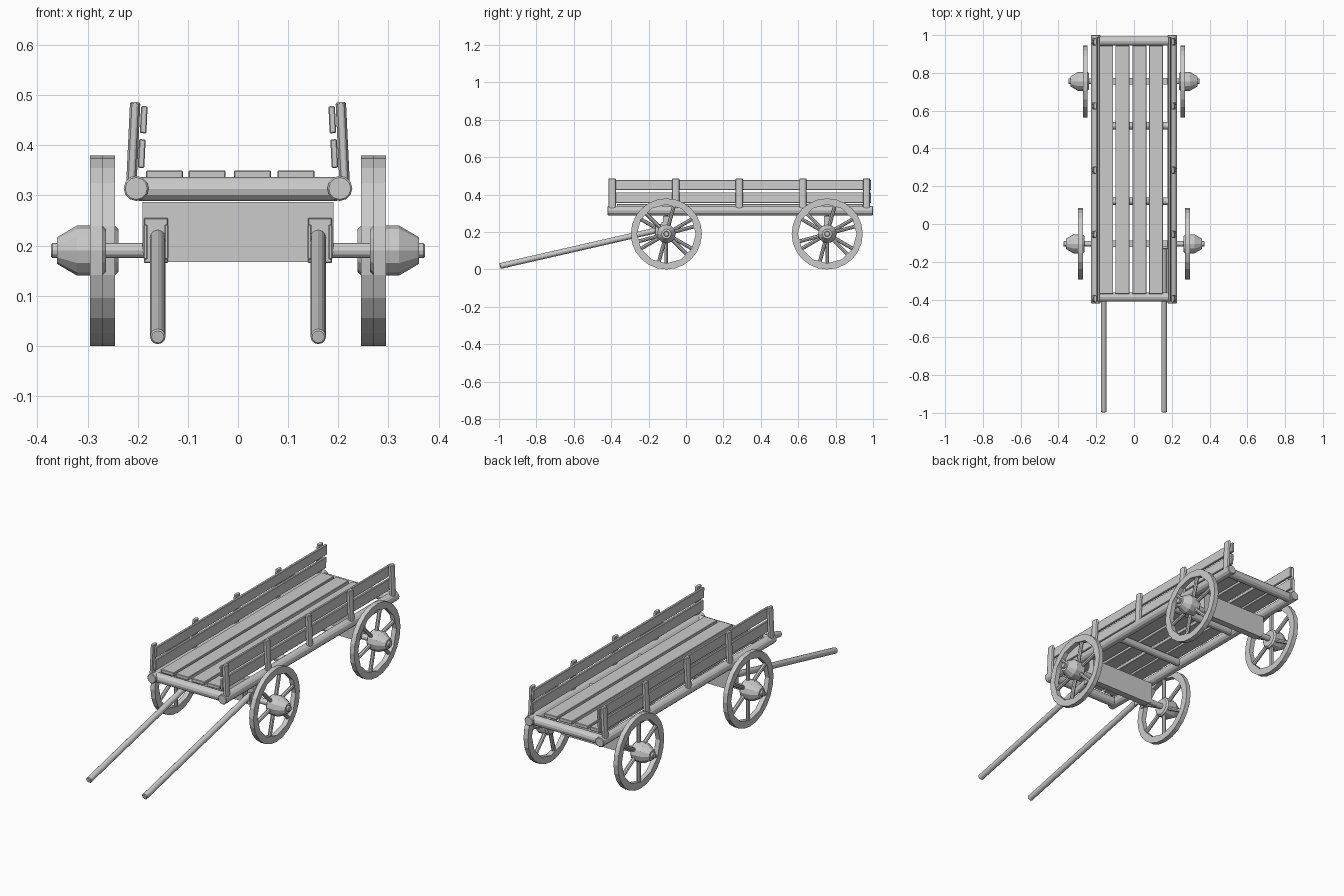
import bpy, bmesh, math
from mathutils import Vector, Matrix

if "Cube" in bpy.data.objects:
    bpy.data.objects.remove(bpy.data.objects["Cube"])


def make(name, bm, bevel=0):
    bmesh.ops.recalc_face_normals(bm, faces=bm.faces)
    me = bpy.data.meshes.new(name)
    bm.to_mesh(me)
    bm.free()
    ob = bpy.data.objects.new(name, me)
    bpy.context.collection.objects.link(ob)
    if bevel:
        m = ob.modifiers.new("bevel", "BEVEL")
        m.width = bevel
        m.segments = 1
    return ob


def box(name, lo, hi, tilt=0, bevel=0.002):
    lo, hi = Vector(lo), Vector(hi)
    bm = bmesh.new()
    bmesh.ops.create_cube(bm, size=1)
    bmesh.ops.scale(bm, vec=hi - lo, verts=bm.verts)
    bmesh.ops.rotate(bm, matrix=Matrix.Rotation(tilt, 3, 'Y'), verts=bm.verts)
    bmesh.ops.translate(bm, vec=(lo + hi) / 2, verts=bm.verts)
    return make(name, bm, bevel)


def pole(name, a, b, r, sides=12, flat=1.0, bevel=0.003):
    """Log from a to b; flat squashes its local x radius."""
    a, b = Vector(a), Vector(b)
    d = b - a
    bm = bmesh.new()
    bmesh.ops.create_cone(bm, cap_ends=True, segments=sides, radius1=r,
                          radius2=r, depth=d.length)
    bmesh.ops.scale(bm, vec=(flat, 1, 1), verts=bm.verts)
    rot = Vector((0, 0, 1)).rotation_difference(d).to_matrix()
    bmesh.ops.rotate(bm, matrix=rot, verts=bm.verts)
    bmesh.ops.translate(bm, vec=(a + b) / 2, verts=bm.verts)
    ob = make(name, bm, bevel)
    if bevel:
        ob.modifiers["bevel"].limit_method = 'ANGLE'
        ob.modifiers["bevel"].angle_limit = math.radians(60)
    return ob


def lathe_x(name, profile, centre, side, sides=12):
    """Revolve (x, radius) points around the axle line."""
    bm = bmesh.new()
    rings = []
    for x, r in profile:
        rings.append([bm.verts.new((side * x,
                      centre[0] + r * math.cos(2 * math.pi * i / sides),
                      centre[1] + r * math.sin(2 * math.pi * i / sides)))
                      for i in range(sides)])
    for p, q in zip(rings, rings[1:]):
        for i in range(sides):
            j = (i + 1) % sides
            bm.faces.new((p[i], p[j], q[j], q[i]))
    bm.faces.new(rings[0])
    bm.faces.new(rings[-1])
    return make(name, bm)


def rim(name, x, y, z, phase):
    """Round outside, coarser twelve-sided inside."""
    n, ro, ri, h = 24, 0.19, 0.157, 0.0125
    bm = bmesh.new()
    loops = []
    for dx, outer in ((-h, True), (h, True), (h, False), (-h, False)):
        loop = []
        for i in range(n):
            a = 2 * math.pi * i / n + phase
            r = ro if outer else ri * (math.cos(math.pi / 12) if i % 2 else 1)
            loop.append(bm.verts.new((x + dx, y + r * math.cos(a), z + r * math.sin(a))))
        loops.append(loop)
    for k in range(4):
        p, q = loops[k], loops[(k + 1) % 4]
        for i in range(n):
            j = (i + 1) % n
            bm.faces.new((p[i], p[j], q[j], q[i]))
    return make(name, bm)


AXLE_Z = 0.19
axles = (("front", -0.105, 0.283), ("rear", 0.755, 0.258))

for label, y, c in axles:
    # axle and the upright bolster board carrying the bed
    pole(label + "_axle", (-c - 0.09, y, AXLE_Z), (c + 0.09, y, AXLE_Z), 0.015)
    bm = bmesh.new()
    outline = [(-.19, .287), (.19, .287), (.19, .185), (.172, .167), (-.172, .167), (-.19, .185)]
    face = bm.faces.new([bm.verts.new((px, y - 0.0175, pz)) for px, pz in outline])
    ext = bmesh.ops.extrude_face_region(bm, geom=[face])["geom"]
    bmesh.ops.translate(bm, vec=(0, 0.035, 0),
                        verts=[v for v in ext if isinstance(v, bmesh.types.BMVert)])
    make(label + "_bolster", bm)

    # wheels: rim, hub and six spokes
    for s, side in ((1, "right"), (-1, "left")):
        tag = f"{label}_{side}_"
        rim(tag + "rim", s * c, y, AXLE_Z, 0)
        lathe_x(tag + "hub", [(c - .02, .042), (c - .012, .05), (c + .038, .05),
                              (c + .072, .03), (c + .078, .026)], (y, AXLE_Z), s)
        for k in range(6):
            a = math.radians(60 * k + (15 if s > 0 else 30))
            u = Vector((0, math.cos(a), math.sin(a)))
            o = Vector((s * c, y, AXLE_Z))
            pole(tag + "spoke", o + u * 0.035, o + u * 0.162, 0.010, 8, bevel=0)

# bed frame: side logs and cross logs
for s in (1, -1):
    pole("side_log", (s * .203, -.42, .314), (s * .203, 1.0, .314), .025)
for y, r in ((-.387, .024), (.968, .024), (.12, .019), (.52, .019)):
    pole("cross_log", (-.2, y, .313), (.2, y, .313), r)

# floor planks
for x0, x1 in ((-.183, -.11), (-.099, -.025), (-.008, .066), (.079, .153)):
    box("floor_plank", (x0, -.37, .332), (x1, .945, .35))

# side walls: posts leaning inward with two boards each
for s in (1, -1):
    for k in range(5):
        y = -.395 + .34 * k
        pole("wall_post", (s * .213, y, .315), (s * .205, y, .486), .021, 10, 0.52)
    for z0, z1, x in ((.355, .412, .192), (.424, .478, .188)):
        box("wall_board", (s * x - .0065, -.41, z0), (s * x + .0065, .99, z1),
            -s * math.radians(2.7))

# pulling shafts with bracket cheeks
for s in (1, -1):
    pole("shaft", (s * .16, -.995, .018), (s * .16, -.12, .218), .0155)
    for x in (.143, .184):
        box("shaft_bracket", (s * x - .004, -.165, .172), (s * x + .004, -.12, .242))
    box("bracket_plate", (s * .1635 - .024, -.132, .165), (s * .1635 + .024, -.12, .255))
